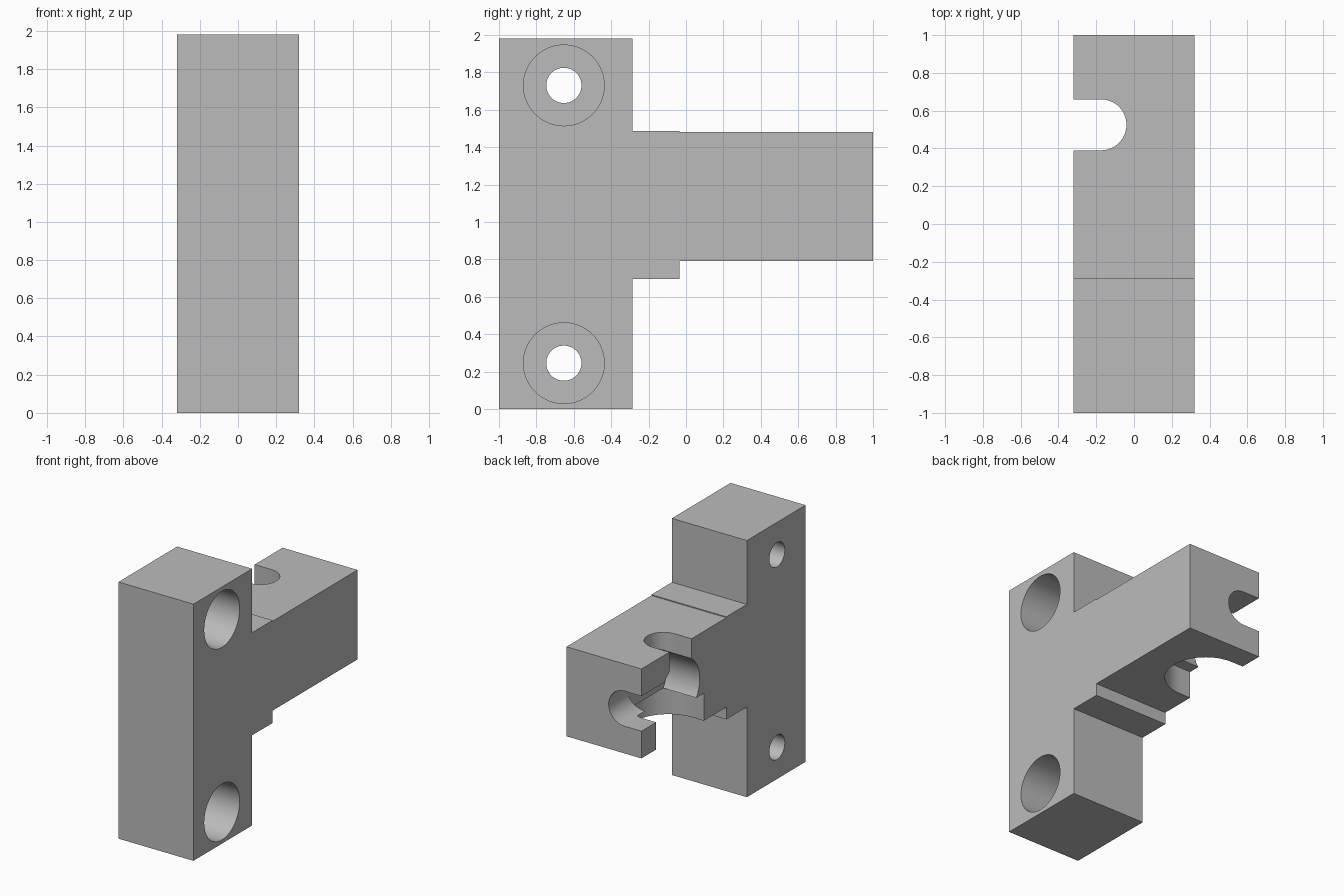
import bpy, bmesh, math
from mathutils import Vector

cube = bpy.data.objects.get("Cube")
if cube:
    bpy.data.objects.remove(cube, do_unlink=True)

grey = bpy.data.materials.new("plain grey")
grey.use_nodes = True
colour = (0.5, 0.5, 0.5, 1)
grey.diffuse_color = colour
grey.node_tree.nodes["Principled BSDF"].inputs["Base Color"].default_value = colour


def prism(name, points, axis, low, high):
    """Extrude a 2D outline along the given axis."""
    def place(p, d):
        return {"x": (d, p[0], p[1]), "y": (p[0], d, p[1]), "z": (p[0], p[1], d)}[axis]
    bm = bmesh.new()
    base = bm.faces.new([bm.verts.new(place(p, low)) for p in points])
    out = bmesh.ops.extrude_face_region(bm, geom=[base])
    moved = [v for v in out["geom"] if isinstance(v, bmesh.types.BMVert)]
    bmesh.ops.translate(bm, verts=moved, vec=Vector(place((0, 0), high - low)))
    bmesh.ops.recalc_face_normals(bm, faces=bm.faces)
    mesh = bpy.data.meshes.new(name)
    bm.to_mesh(mesh)
    bm.free()
    mesh.materials.append(grey)
    obj = bpy.data.objects.new(name, mesh)
    bpy.context.collection.objects.link(obj)
    return obj


def circle(a, b, r, n=64):
    return [(a + r * math.cos(math.tau * i / n), b + r * math.sin(math.tau * i / n))
            for i in range(n)]


def slot(end_x, mid, r, n=32):
    """Round-ended outline that opens past the -x side."""
    arc = [-math.pi / 2 + math.pi * i / n for i in range(n + 1)]
    return ([(-0.5, mid - r)]
            + [(end_x - r + r * math.cos(t), mid + r * math.sin(t)) for t in arc]
            + [(-0.5, mid + r)])


# Side outline: upright mounting block, short shoulder, arm
half = 0.32
body = prism("bracket_body", [
    (-1, 0), (-0.285, 0), (-0.285, 0.695), (-0.035, 0.695), (-0.035, 0.79), (1, 0.79),
    (1, 1.48), (-0.035, 1.48), (-0.035, 1.487), (-0.285, 1.487), (-0.285, 1.98), (-1, 1.98),
], "x", -half, half)

# Counterbored bolt holes
cutters = []
for z in (0.245, 1.73):
    cutters.append(prism("bolt_hole", circle(-0.653, z, 0.094), "x", -0.5, 0.5))
    cutters.append(prism("counterbore", circle(-0.653, z, 0.216), "x", -0.1, 0.5))

# Slots in the arm, meeting in a round pocket
mid_y, mid_z = 0.525, 1.135
cutters += [
    prism("top_slot", slot(-0.04, mid_y, 0.135), "z", mid_z, 1.7),
    prism("end_slot", slot(-0.04, mid_z, 0.135), "y", mid_y, 1.2),
    prism("round_pocket", circle(mid_y, mid_z, 0.235), "x", -0.5, -0.038),
    prism("wide_bottom_slot", slot(0.07, mid_y + 0.005, 0.29), "z", 0.5, 1.002),
]

bpy.context.view_layer.objects.active = body
for cutter in cutters:
    cutter.hide_render = True
    mod = body.modifiers.new(cutter.name, "BOOLEAN")
    mod.operation = "DIFFERENCE"
    mod.solver = "EXACT"
    mod.object = cutter
    bpy.ops.object.modifier_apply(modifier=mod.name)
    bpy.data.objects.remove(cutter, do_unlink=True)

bpy.ops.object.select_all(action="DESELECT")
body.select_set(True)
bpy.ops.object.shade_smooth_by_angle(angle=math.radians(30))
